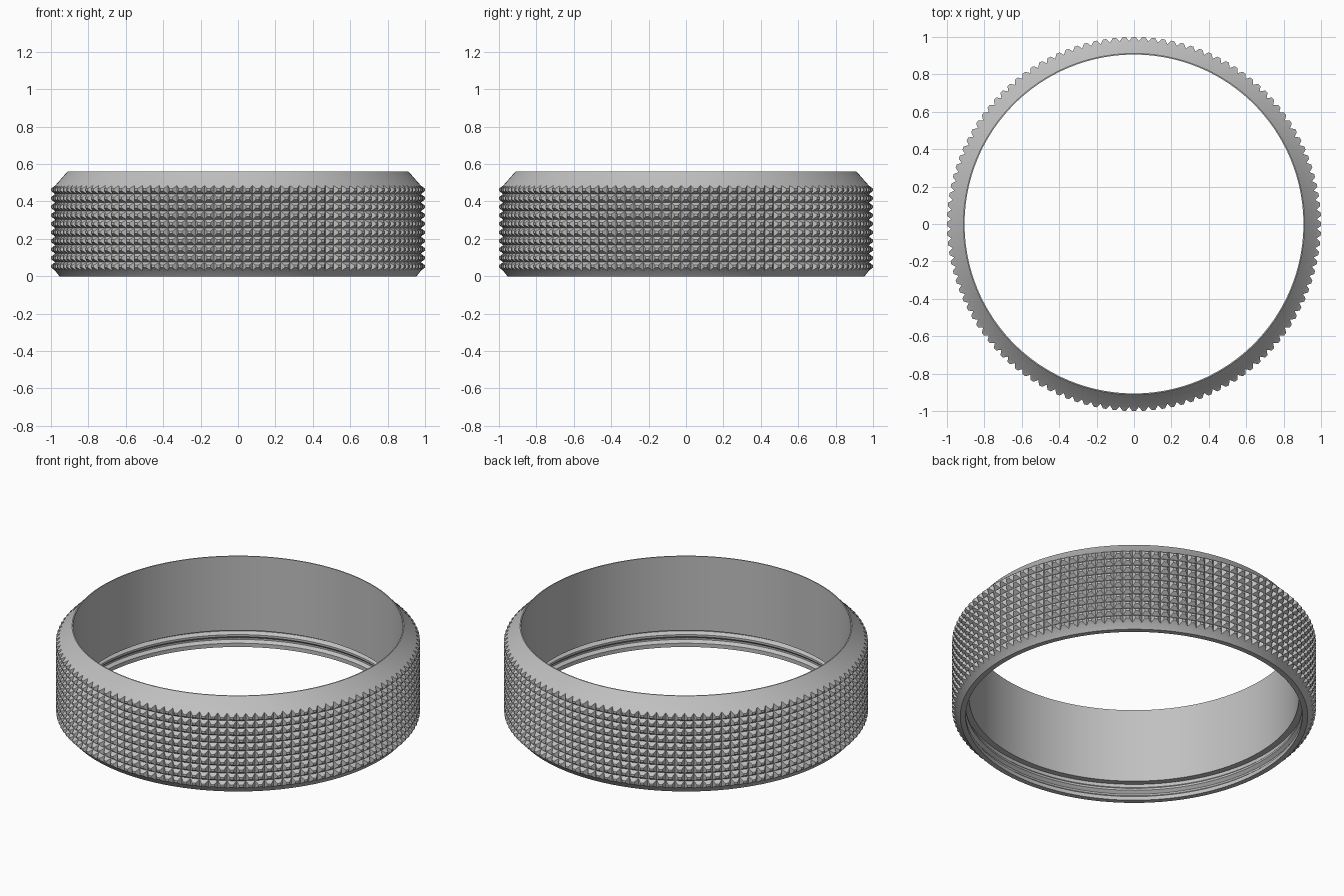
import bpy, bmesh, math

if "Cube" in bpy.data.objects:
    bpy.data.objects.remove(bpy.data.objects["Cube"])

COLS, ROWS = 120, 10          # knurl studs around and up the ring
R_WALL, Z_LOW, Z_HIGH = 0.978, 0.03, 0.485

metal = bpy.data.materials.new("plain grey metal")
metal.diffuse_color = (0.53, 0.53, 0.53, 1)
metal.use_nodes = True
metal.node_tree.nodes["Principled BSDF"].inputs["Base Color"].default_value = metal.diffuse_color

# Ring cross-section (radius, height): outer wall rows, chamfers, bore, threaded recess
wall = [(R_WALL, Z_LOW + (Z_HIGH - Z_LOW) * i / ROWS) for i in range(ROWS + 1)]
bore = [(0.912, 0.56), (0.906, 0.56), (0.906, 0.11)]
thread = [(0.942, 0.11), (0.942, 0.09), (0.925, 0.075), (0.925, 0.063),
          (0.942, 0.048), (0.942, 0.038), (0.925, 0.023), (0.925, 0.0)]
profile = wall + bore + thread + [(0.955, 0.0)]

# Lathe the closed section, with stud centres lying on the x and y axes
bm = bmesh.new()
rings = []
for c in range(COLS):
    a = 2 * math.pi * (c + 0.5) / COLS
    rings.append([bm.verts.new((r * math.cos(a), r * math.sin(a), z)) for r, z in profile])
n = len(profile)
studs = []
for c in range(COLS):
    here, there = rings[c], rings[(c + 1) % COLS]
    for i in range(n):
        j = (i + 1) % n
        face = bm.faces.new((here[i], there[i], there[j], here[j]))
        face.smooth = True
        if i < ROWS:
            studs.append(face)
bm.normal_update()

# Raise every wall cell into a blunt pyramid stud
height = 1.0 - R_WALL * math.cos(math.pi / COLS)
bmesh.ops.inset_individual(bm, faces=studs, thickness=0.0165, depth=height,
                           use_even_offset=True)

mesh = bpy.data.meshes.new("knurled_ring")
bm.to_mesh(mesh)
bm.free()
mesh.materials.append(metal)
ring = bpy.data.objects.new("knurled_ring", mesh)
bpy.context.collection.objects.link(ring)

# Smooth round surfaces, crisp chamfers and studs
bpy.context.view_layer.objects.active = ring
ring.select_set(True)
bpy.ops.object.shade_smooth_by_angle(angle=math.radians(25))
